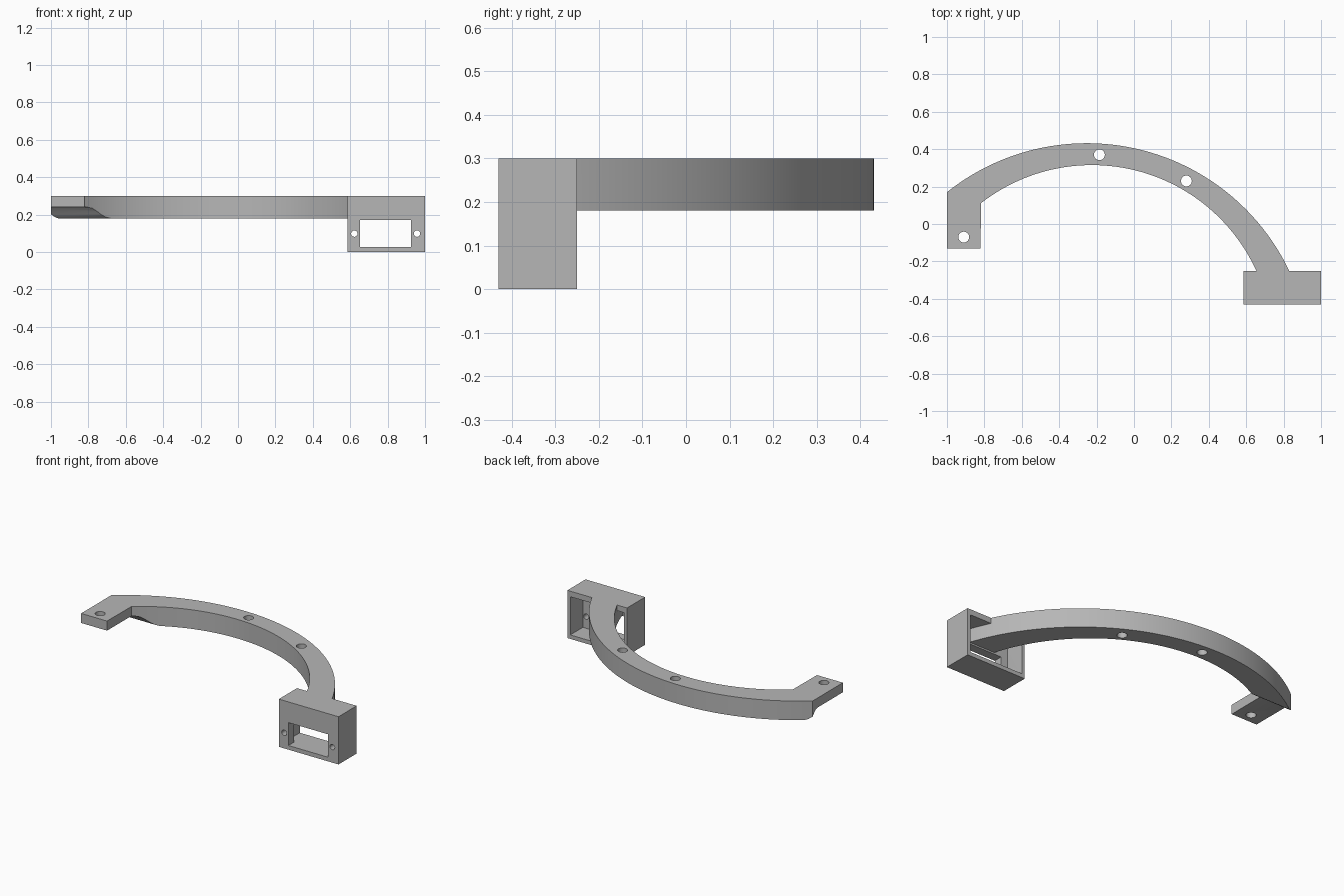
import bpy, bmesh, math
from mathutils import Vector

cube = bpy.data.objects.get("Cube")
if cube:
    bpy.data.objects.remove(cube, do_unlink=True)

grey = bpy.data.materials.new("plain grey")
grey.use_nodes = True
grey.diffuse_color = (0.47, 0.47, 0.47, 1)
grey.node_tree.nodes["Principled BSDF"].inputs["Base Color"].default_value = (0.47, 0.47, 0.47, 1)


def prism(name, points, offset):
    """Extrude a closed outline of 3D points along an offset vector."""
    bm = bmesh.new()
    face = bm.faces.new([bm.verts.new(p) for p in points])
    new = bmesh.ops.extrude_face_region(bm, geom=[face])["geom"]
    verts = [g for g in new if isinstance(g, bmesh.types.BMVert)]
    bmesh.ops.translate(bm, vec=Vector(offset), verts=verts)
    bmesh.ops.recalc_face_normals(bm, faces=bm.faces[:])
    mesh = bpy.data.meshes.new(name)
    bm.to_mesh(mesh)
    bm.free()
    mesh.materials.append(grey)
    obj = bpy.data.objects.new(name, mesh)
    bpy.context.collection.objects.link(obj)
    return obj


def block(name, x0, x1, y0, y1, z0, z1):
    return prism(name, [(x0, y0, z0), (x1, y0, z0), (x1, y1, z0), (x0, y1, z0)], (0, 0, z1 - z0))


def rod(name, centre, radius, axis, length):
    """Round cutter centred on a point, along y or z."""
    pts = []
    for i in range(24):
        a = math.tau * i / 24
        u, v = radius * math.cos(a), radius * math.sin(a)
        p = Vector((u, v, -length / 2)) if axis == "z" else Vector((u, -length / 2, v))
        pts.append(Vector(centre) + p)
    return prism(name, pts, (0, 0, length) if axis == "z" else (0, length, 0))


def combine(target, tool, operation="DIFFERENCE"):
    """Apply a boolean and discard the tool object."""
    mod = target.modifiers.new("boolean", "BOOLEAN")
    mod.object, mod.operation, mod.solver = tool, operation, "EXACT"
    bpy.context.view_layer.update()
    graph = bpy.context.evaluated_depsgraph_get()
    mesh = bpy.data.meshes.new_from_object(target.evaluated_get(graph))
    target.modifiers.clear()
    target.data = mesh
    bpy.data.objects.remove(tool, do_unlink=True)


def arc(cx, cy, radius, start, end, steps=56):
    """Arc between the angles that point at start and end."""
    a = math.atan2(start[1] - cy, start[0] - cx)
    b = math.atan2(end[1] - cy, end[0] - cx)
    angles = [a + (b - a) * i / steps for i in range(steps + 1)]
    return [(cx + radius * math.cos(t), cy + radius * math.sin(t)) for t in angles]


# Curved arm with its straight end tab
bottom, top = 0.18, 0.30
outline = arc(-0.252, -0.767, 1.199, (0.88, -0.38), (-1, 0.17))
outline += [(-1, -0.13), (-0.82, -0.13)]
outline += arc(-0.225, -0.651, 0.966, (-0.82, 0.113), (0.70, -0.38))
arm = prism("curved_arm", [(x, y, bottom) for x, y in outline], (0, 0, top - bottom))

# Thin the tab from below, with a flowing step into the arm
step = [(-0.3, 0.1), (-0.3, 0.24), (0.12, 0.24), (0.14, 0.234), (0.158, 0.217),
        (0.172, 0.2), (0.185, 0.187), (0.2, 0.18), (0.2, 0.1)]
combine(arm, prism("step_cutter", [(-1.1, y, z) for y, z in step], (0.6, 0, 0)))

# Mounting holes through the tab and arm
for x, y in [(-0.91, -0.07), (-0.185, 0.37), (0.28, 0.23)]:
    combine(arm, rod("hole_cutter", (x, y, 0.25), 0.029, "z", 0.4))

# Bracket box, open at the back, with a front window and two screw holes
bracket = block("bracket_box", 0.585, 1, -0.43, -0.25, 0, top)
combine(bracket, block("cavity_cutter", 0.605, 0.98, -0.375, -0.2, 0.025, 0.265))
combine(bracket, block("window_cutter", 0.652, 0.926, -0.5, -0.3, 0.026, 0.17))
for x in (0.622, 0.957):
    combine(bracket, rod("screw_cutter", (x, -0.42, 0.098), 0.017, "y", 0.2))

# Join arm and bracket into one solid part
combine(arm, bracket, "UNION")
arm.name = "curved_bracket_arm"

bpy.ops.object.select_all(action="DESELECT")
arm.select_set(True)
bpy.context.view_layer.objects.active = arm
bpy.ops.object.shade_smooth_by_angle(angle=math.radians(25))
